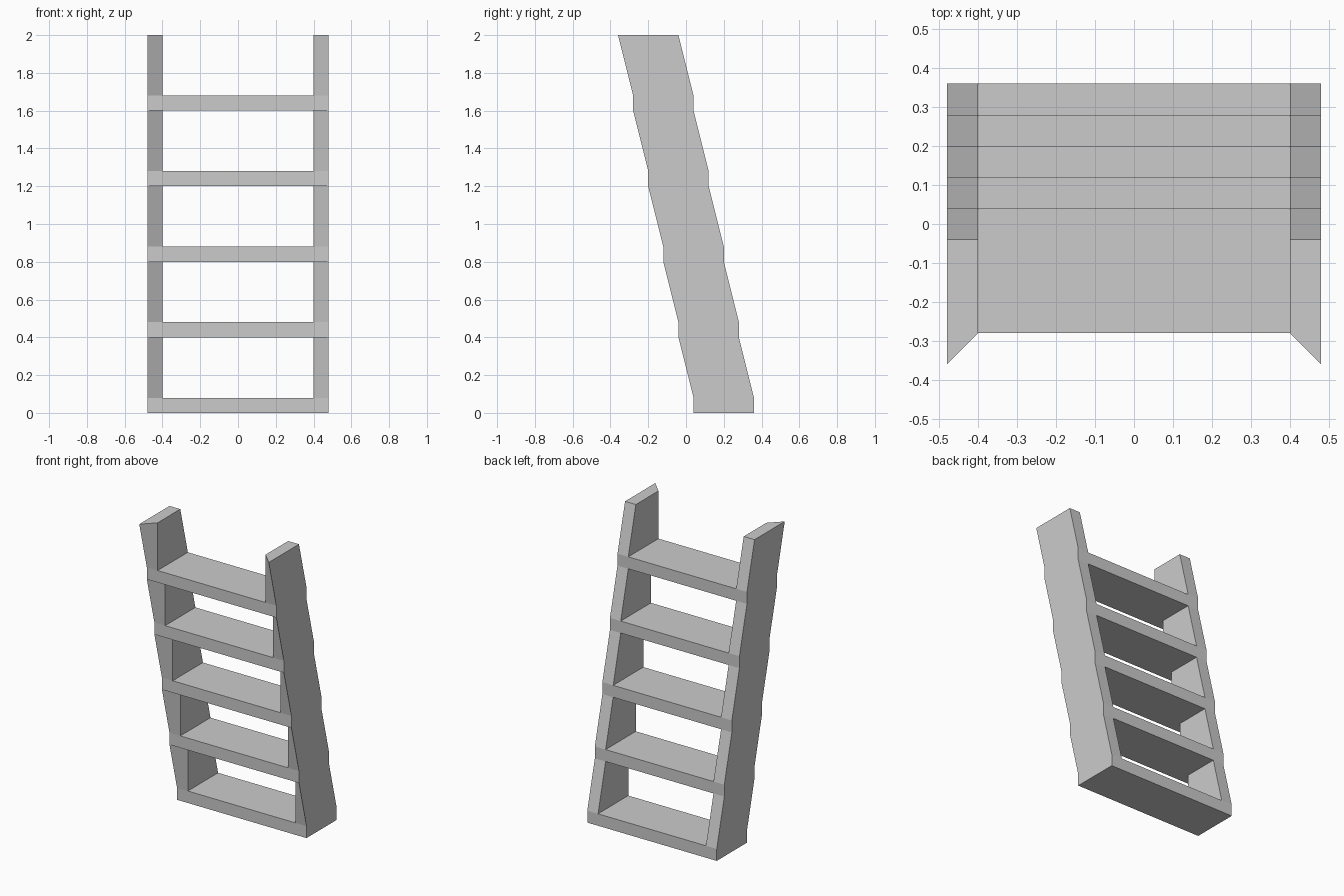
import bpy
import bmesh

if "Cube" in bpy.data.objects:
    bpy.data.objects.remove(bpy.data.objects["Cube"])

OUT, INN = 0.48, 0.40          # outer and inner x of the side rails
PITCH, THICK = 0.40, 0.08      # step spacing and thickness
DEPTH, LEAN = 0.32, 0.08       # step depth and forward lean per step
COUNT = 5

bm = bmesh.new()


def face(*points):
    bm.faces.new([bm.verts.new(p) for p in points])


def front_y(k):
    return 0.04 - LEAN * k


def step(k):
    f, b = front_y(k), front_y(k) + DEPTH
    z0, z1 = PITCH * k, PITCH * k + THICK
    # tread between the rails
    face((-INN, f, z1), (INN, f, z1), (INN, b, z1), (-INN, b, z1))
    # front and back edges, running across the rails
    for y in (f, b):
        low = [(-OUT, y, z0), (OUT, y, z0)]
        if y == b:
            low = [(-OUT, y, z0), (-INN, y, z0), (INN, y, z0), (OUT, y, z0)]
        face(*low, (OUT, y, z1), (INN, y, z1), (-INN, y, z1), (-OUT, y, z1))
    # ends
    for x in (-OUT, OUT):
        face((x, f, z0), (x, b, z0), (x, b, z1), (x, f, z1))
    # underside: full at the floor, fitted around the mitred rails above
    if k == 0:
        face((-OUT, f, z0), (OUT, f, z0), (OUT, b, z0), (INN, b, z0),
             (-INN, b, z0), (-OUT, b, z0))
    else:
        m = f + LEAN
        face((-OUT, f, z0), (OUT, f, z0), (INN, m, z0), (INN, b, z0),
             (-INN, b, z0), (-INN, m, z0))


def rail(k, s):
    # leaning rail section whose inner front edge stays upright
    f, b = front_y(k), front_y(k) + DEPTH
    z0, z1 = PITCH * k + THICK, PITCH * (k + 1)
    low = [(s * OUT, f, z0), (s * INN, f, z0), (s * INN, b, z0), (s * OUT, b, z0)]
    top = [(s * OUT, f - LEAN, z1), (s * INN, f, z1),
           (s * INN, b - LEAN, z1), (s * OUT, b - LEAN, z1)]
    for i in range(4):
        j = (i + 1) % 4
        face(low[i], low[j], top[j], top[i])
    if k == COUNT - 1:
        face(*top)


for k in range(COUNT):
    step(k)
    for s in (-1, 1):
        rail(k, s)

# weld the steps and rails into one closed shell
bmesh.ops.remove_doubles(bm, verts=bm.verts, dist=0.0005)
bmesh.ops.recalc_face_normals(bm, faces=bm.faces)
mesh = bpy.data.meshes.new("ladder")
bm.to_mesh(mesh)
bm.free()
bpy.context.collection.objects.link(bpy.data.objects.new("ladder", mesh))
